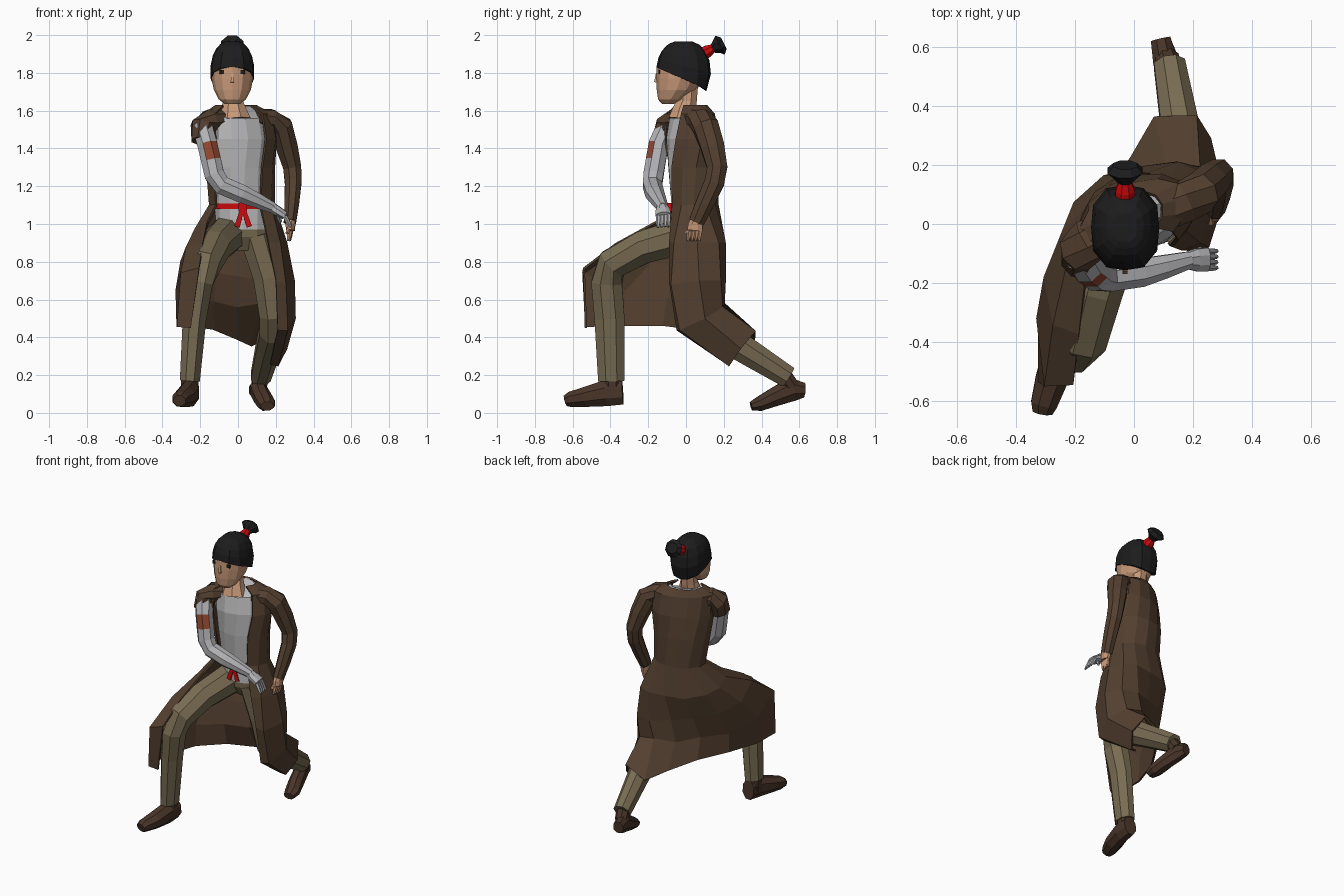
import bpy, bmesh, math
from mathutils import Vector as V


def mat(name, r, g, b):
    m = bpy.data.materials.new(name)
    m.diffuse_color = (r, g, b, 1)
    return m


COAT = mat("coat brown", .088, .051, .029)
PANTS = mat("khaki cloth", .19, .15, .085)
SHIRT = mat("shirt grey", .48, .48, .49)
METAL = mat("arm grey", .45, .45, .47)
SKIN = mat("skin", .58, .32, .19)
HAIR = mat("hair black", .012, .012, .012)
RED = mat("red cloth", .6, .003, .004)
PATCH = mat("rust patch", .28, .065, .03)
BOOT = mat("boot brown", .066, .035, .022)


def loft(name, rings, material, closed=True, caps=True):
    """Skin a list of equal-length point rings."""
    bm = bmesh.new()
    rows = [[bm.verts.new(p) for p in r] for r in rings]
    n = len(rows[0])
    for a, b in zip(rows, rows[1:]):
        for i in range(n if closed else n - 1):
            j = (i + 1) % n
            bm.faces.new((a[i], a[j], b[j], b[i]))
    if closed and caps:
        bm.faces.new(rows[0])
        bm.faces.new(rows[-1])
    bmesh.ops.recalc_face_normals(bm, faces=bm.faces)
    me = bpy.data.meshes.new(name)
    bm.to_mesh(me)
    bm.free()
    me.materials.append(material)
    ob = bpy.data.objects.new(name, me)
    bpy.context.collection.objects.link(ob)
    return ob


def tube(name, path, material, ref=(1, 0, 0), n=8):
    """Path rows: x, y, z, radius along ref [, other radius]."""
    pts = [V(p[:3]) for p in path]
    rings = []
    for i, p in enumerate(path):
        t = pts[min(i + 1, len(pts) - 1)] - pts[max(i - 1, 0)]
        t.normalize()
        s = (V(ref) - t * t.dot(V(ref))).normalized()
        u = t.cross(s)
        ra, rb = p[3] * 1.04, p[-1] * 1.04
        rings.append([pts[i] + s * ra * math.cos(a) + u * rb * math.sin(a)
                      for a in [2 * math.pi * (k + .5) / n for k in range(n)]])
    return loft(name, rings, material)


def ring(row, angles, k=1.0, tilt=0.0):
    """Twisted elliptical body section: z, cx, cy, rx, ry, twist."""
    z, cx, cy, rx, ry, tw = row
    c, s = math.cos(math.radians(tw)), math.sin(math.radians(tw))
    out = []
    for a in angles:
        x, y = k * rx * math.cos(math.radians(a)), k * ry * math.sin(math.radians(a))
        out.append((cx + x * c - y * s, cy + x * s + y * c, z + tilt * min(0, y)))
    return out


def box(name, c, s, material):
    tube(name, [(c[0], c[1], c[2] - s[2] / 2, s[0] * .68, s[1] * .68),
                (c[0], c[1], c[2] + s[2] / 2, s[0] * .68, s[1] * .68)], material, n=4)


# Torso: shirt with a dipped neckline, hips, sash
FULL = [i * 30 for i in range(12)]
TORSO = [(1.625, -.01, .025, .095, .065, 25), (1.58, 0, .02, .165, .092, 25),
         (1.45, .01, .02, .17, .115, 22), (1.3, .01, .025, .155, .12, 13),
         (1.1, .02, .035, .145, .112, 6), (.97, .03, .03, .145, .11, 0)]
loft("shirt", [ring(TORSO[0], FULL, 1, .75)] + [ring(TORSO[1], FULL, 1, .25)]
     + [ring(r, FULL) for r in TORSO[2:]], SHIRT)
loft("hips", [ring(r, FULL) for r in [(.99, .025, .03, .15, .105, 0),
     (.93, .03, .03, .14, .1, 0), (.86, .04, .04, .08, .07, 0)]], PANTS)
loft("sash", [ring((z, .02, .035, .145, .112, 6), FULL, 1.05) for z in (1.08, 1.108)], RED)
box("sash_knot", (.025, -.087, 1.09), (.045, .025, .045), RED)
for x in (-.005, .06):
    tube("sash_tail", [(.025, -.088, 1.09, .014, .005), (x, -.094, .985, .02, .005)], RED, n=4)

# Long open coat: body sections, then a skirt draped over both legs
cols = [213 - 273 * i / 10 for i in range(11)]
hip = [(-.16, -.16, 1.01), (-.22, -.12, .98), (-.24, -.03, .94), (-.2, .07, .92),
       (-.1, .16, .9), (.03, .19, .9), (.15, .205, .9), (.23, .17, .9),
       (.255, .06, .9), (.22, -.06, .9), (.16, -.085, .9)]
thigh = [(-.185, -.37, .895), (-.27, -.34, .88), (-.3, -.18, .8), (-.235, -.02, .76),
         (-.12, .09, .74), (.01, .15, .72), (.14, .205, .7), (.25, .18, .7),
         (.295, .07, .7), (.25, -.075, .68), (.2, -.085, .7)]
knee = [(-.205, -.54, .765), (-.3, -.545, .74), (-.325, -.32, .65), (-.26, -.1, .6),
        (-.13, .03, .59), (-.01, .13, .56), (.11, .2, .58), (.22, .19, .56),
        (.3, .1, .5), (.26, -.03, .44), (.21, -.045, .44)]
hem = [(-.25, -.53, .45), (-.32, -.53, .455), (-.32, -.33, .46), (-.25, -.12, .46),
       (-.13, .06, .44), (-.01, .22, .39), (.07, .36, .355), (.21, .365, .43),
       (.255, .29, .34), (.21, .23, .25), (.17, .22, .26)]
coat = loft("coat", [ring(r, cols, 1.18) for r in TORSO[:5]] + [hip, thigh, knee, hem],
            COAT, closed=False)
sol = coat.modifiers.new("cloth thickness", "SOLIDIFY")
sol.thickness = .012
sol.offset = 0

# Legs and boots
tube("front_leg", [(-.06, 0, .94, .1), (-.125, -.22, .88, .09), (-.175, -.39, .79, .085),
                   (-.205, -.42, .69, .075, .085), (-.23, -.405, .5, .065, .083),
                   (-.255, -.395, .17, .055, .073)], PANTS)
tube("back_leg", [(.1, .03, .94, .095), (.165, .04, .72, .088), (.19, .065, .52, .08),
                  (.19, .13, .43, .08), (.165, .27, .36, .07, .078),
                  (.12, .54, .19, .055, .06)], PANTS)
tube("front_boot", [(-.25, -.335, .11, .046, .068), (-.255, -.42, .105, .052, .072),
                    (-.28, -.53, .085, .056, .055), (-.305, -.61, .072, .046, .042),
                    (-.31, -.637, .064, .035, .03)], BOOT)
tube("front_ankle", [(-.255, -.39, .1, .05), (-.255, -.39, .2, .048)], BOOT)
tube("back_boot", [(.09, .625, .12, .035, .04), (.105, .56, .125, .043, .066),
                   (.13, .46, .08, .048, .05), (.15, .39, .048, .048, .04),
                   (.155, .345, .035, .036, .024)], BOOT)
tube("back_ankle", [(.11, .56, .14, .042), (.125, .51, .21, .045)], BOOT)

# Arms: short sleeve with grey arm, and long sleeve
Y = (0, 1, 0)
tube("short_sleeve", [(-.07, -.01, 1.56, .06, .045), (-.15, -.055, 1.545, .075, .062),
                      (-.188, -.09, 1.515, .075, .064), (-.19, -.115, 1.44, .068, .058)], COAT, Y)
arm = tube("grey_arm", [(-.19, -.1, 1.52, .055), (-.162, -.145, 1.42, .055), (-.142, -.16, 1.335, .055),
                        (-.125, -.172, 1.26, .055), (-.085, -.178, 1.205, .052),
                        (.02, -.165, 1.16, .05), (.1, -.145, 1.125, .041),
                        (.185, -.122, 1.085, .03)], METAL, Y)
arm.data.materials.append(PATCH)
for f in arm.data.polygons:
    if 1.34 < f.center.z < 1.42 and f.normal.dot(V((.5, -.86, 0))) > .55:
        f.material_index = 1
tube("long_sleeve", [(.09, .04, 1.56, .07, .05), (.17, .075, 1.555, .07, .055),
                     (.225, .105, 1.515, .07, .066), (.258, .14, 1.41, .065, .06),
                     (.287, .165, 1.3, .056, .05), (.292, .15, 1.22, .055, .046),
                     (.285, .1, 1.11, .05, .04), (.275, .055, 1.01, .043, .034)], COAT, Y)


def hand(side, wrist, palm, tip, spread, material, thumb):
    w, p, t, s = V(wrist), V(palm), V(tip), V(spread)
    tube(side + "_palm", [(*w, .028), (*w.lerp(p, .5), .04, .026), (*p, .042, .022)], material, spread)
    for k in (-1.5, -.5, .5, 1.5):
        a, b = p + s * k * .019, t + s * k * .02
        tube(side + "_finger", [(*a, .012), (*a.lerp(b, .5), .011), (*b, .007)], material, Y, 5)
    tube(side + "_thumb", [(*w.lerp(p, .4), .014), (*thumb, .009)], material, Y, 5)


hand("grey_hand", (.175, -.124, 1.09), (.248, -.12, 1.045), (.28, -.12, .985), (0, .95, .1),
     METAL, (.225, -.085, 1.01))
hand("skin_hand", (.277, .055, 1.03), (.278, .047, .965), (.27, .04, .91), (.1, .97, 0),
     SKIN, (.26, .0, .95))

# Neck and head
tube("neck", [(-.02, -.02, 1.55, .09, .075), (-.025, -.01, 1.605, .07, .062),
              (-.027, .005, 1.65, .054), (-.03, .012, 1.75, .055)], SKIN)
A10 = [i * 30 for i in range(12)]
loft("head", [ring(r + (0,), A10) for r in [
    (1.635, -.03, -.095, .04, .032), (1.66, -.03, -.08, .072, .068), (1.71, -.03, -.05, .098, .105),
    (1.77, -.03, -.03, .11, .128), (1.83, -.03, -.025, .112, .132), (1.9, -.03, -.02, .09, .1)]], SKIN)
tube("nose", [(-.03, -.153, 1.8, .008), (-.03, -.16, 1.75, .012)], SKIN, n=4)
for x in (-.085, .025):
    box("eye", (x, -.141, 1.805), (.024, .009, .022), HAIR)

# Hair cap: a rounded box shape, the hairline dips from the brow to the nape
rings = []
for t in (0, .35, .62, .82, .94, 1):
    r = []
    for a in A10:
        c, s = math.cos(math.radians(a)), math.sin(math.radians(a))
        z0 = 1.768 - .065 * s
        z = z0 + (1.965 - z0) * t
        k = max(.06, 1 - ((z - 1.805) / .165) ** 2) ** .38
        k /= (abs(c) ** 2.7 + abs(s) ** 2.7) ** (1 / 2.7)
        r.append((-.03 + .117 * k * c, -.013 + .145 * k * s, z))
    rings.append(r)
loft("hair", rings, HAIR)
tube("hair_band", [(-.03, .08, 1.895, .036), (-.03, .115, 1.915, .034), (-.03, .15, 1.935, .02)], RED)
tube("hair_tuft", [(-.03, .14, 1.925, .022), (-.03, .165, 1.94, .045, .042),
                   (-.03, .18, 1.947, .062, .058), (-.03, .2, 1.957, .042, .035)], HAIR)
